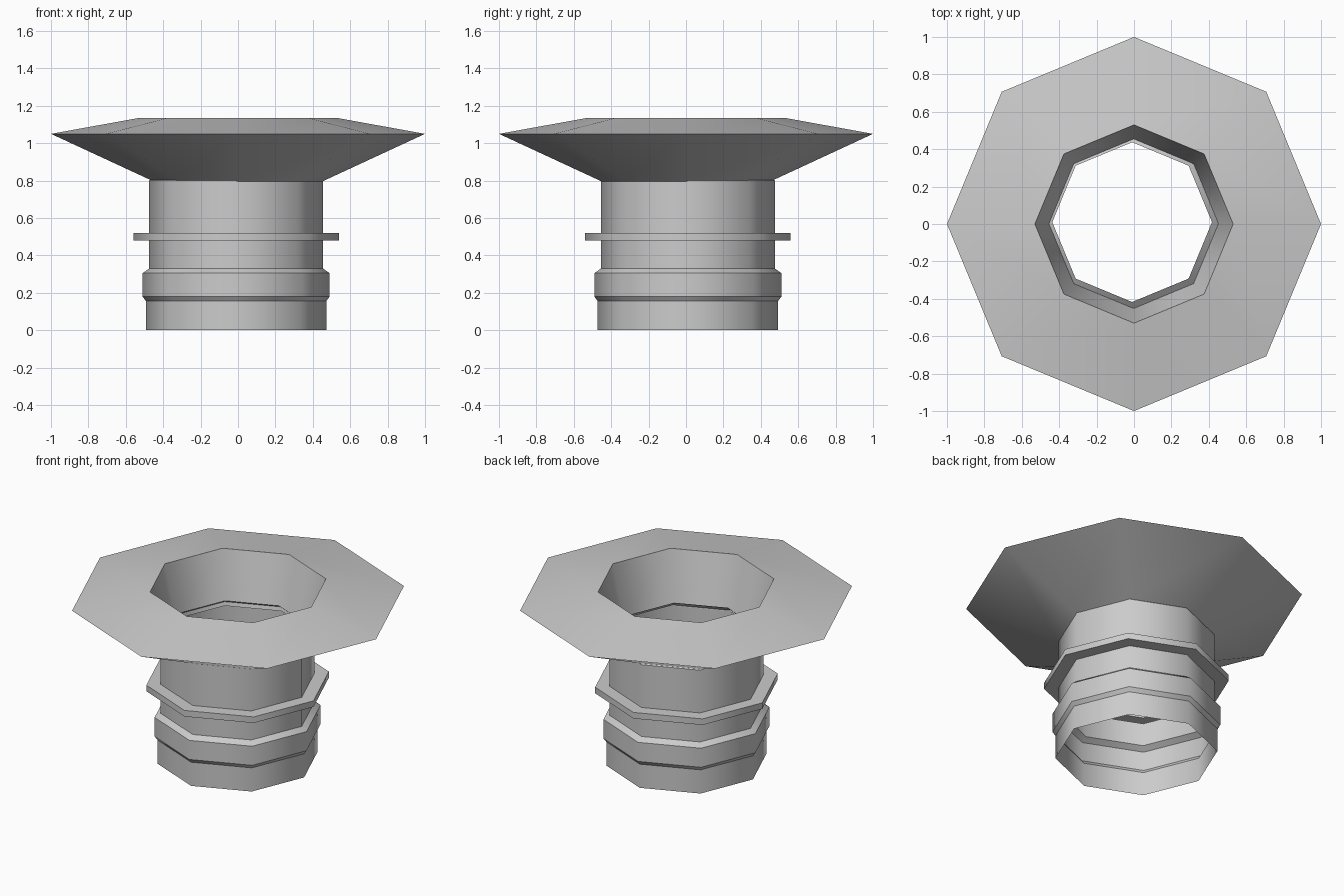
import bpy
import bmesh
import math

SIDES = 8

cube = bpy.data.objects.get("Cube")
if cube:
    bpy.data.objects.remove(cube, do_unlink=True)

grey = bpy.data.materials.new("light_grey")
grey.use_nodes = True
colour = (0.6, 0.6, 0.6, 1)
grey.diffuse_color = colour
grey.node_tree.nodes["Principled BSDF"].inputs["Base Color"].default_value = colour


def lathe(name, profile, centre=(0, 0), closed=False):
    """Turn a (radius, height) profile into an eight-sided shell."""
    bm = bmesh.new()
    rings = []
    for radius, z in profile:
        angles = [math.tau * i / SIDES for i in range(SIDES)]
        rings.append([bm.verts.new((radius * math.cos(a), radius * math.sin(a), z))
                      for a in angles])
    pairs = list(zip(rings, rings[1:]))
    if closed:
        pairs.append((rings[-1], rings[0]))
    for low, high in pairs:
        for i in range(SIDES):
            j = (i + 1) % SIDES
            face = bm.faces.new((low[i], low[j], high[j], high[i]))
            face.smooth = True
    # Smooth around the corners, crisp along every ring
    for ring in rings:
        for i in range(SIDES):
            edge = bm.edges.get((ring[i], ring[(i + 1) % SIDES]))
            edge.smooth = False
    mesh = bpy.data.meshes.new(name)
    bm.to_mesh(mesh)
    bm.free()
    mesh.materials.append(grey)
    obj = bpy.data.objects.new(name, mesh)
    obj.location = (centre[0], centre[1], 0)
    bpy.context.collection.objects.link(obj)
    return obj


# Hollow neck: base, collar, thin flange and tapered upper lip
lathe("neck", [
    (0.482, 0), (0.482, 0.155),
    (0.50, 0.18), (0.50, 0.305),
    (0.465, 0.33), (0.465, 0.48),
    (0.55, 0.48), (0.55, 0.52),
    (0.465, 0.52), (0.465, 0.80),
    (0.427, 0.832),
], centre=(-0.01, 0.01))

# Wide flared brim with the funnel opening inside it
lathe("flared_brim", [(0.45, 0.795), (1, 1.05), (0.53, 1.135)], closed=True)
